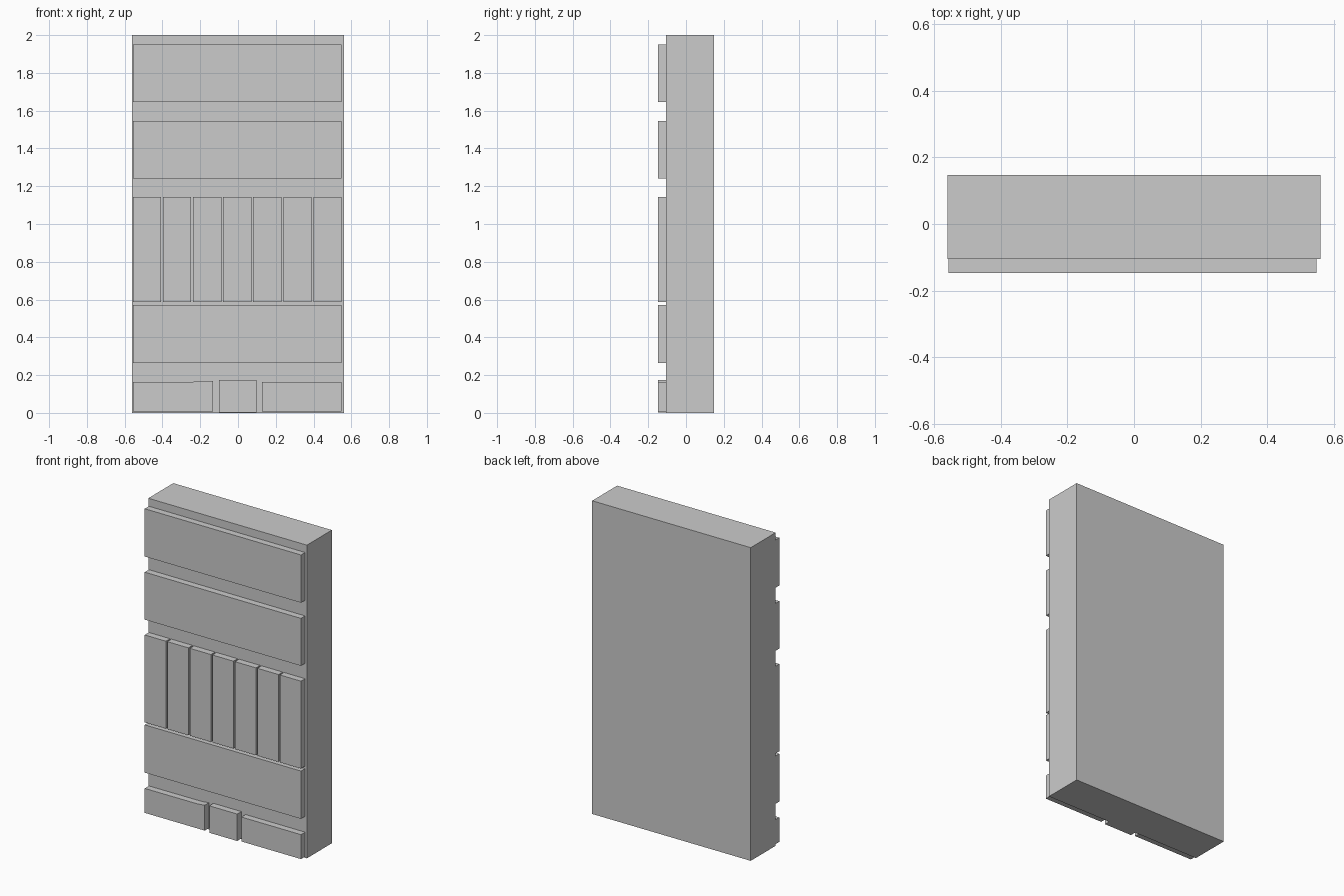
import bpy

if "Cube" in bpy.data.objects:
    bpy.data.objects.remove(bpy.data.objects["Cube"])

FRONT, FACE, BACK = -0.147, -0.105, 0.147   # panel front, slab front, slab back
LEFT, RIGHT = -0.556, 0.548                 # panel side limits


def prism(name, outline, y0, y1):
    """Extrude an (x, z) outline, counter-clockwise seen from the front, from y0 to y1."""
    n = len(outline)
    verts = [(x, y, z) for y in (y0, y1) for x, z in outline]
    faces = [tuple(range(n)), tuple(reversed(range(n, 2 * n)))]
    faces += [(i, i + n, (i + 1) % n + n, (i + 1) % n) for i in range(n)]
    mesh = bpy.data.meshes.new(name)
    mesh.from_pydata(verts, [], faces)
    obj = bpy.data.objects.new(name, mesh)
    bpy.context.collection.objects.link(obj)
    return obj


def block(name, x0, x1, z0, z1, y0=FRONT, y1=FACE):
    return prism(name, [(x0, z0), (x1, z0), (x1, z1), (x0, z1)], y0, y1)


# Main slab
block("main_slab", -0.56, 0.56, 0.0, 2.0, FACE, BACK)

# Wide horizontal panels
for name, z0, z1 in (("top_panel", 1.645, 1.95),
                     ("upper_panel", 1.242, 1.545),
                     ("lower_panel", 0.265, 0.57)):
    block(name, LEFT, RIGHT, z0, z1)

# Row of seven vertical slats
count, gap = 7, 0.01
width = (RIGHT - LEFT - gap * (count - 1)) / count
for i in range(count):
    x = LEFT + i * (width + gap)
    block(f"slat_{i + 1}", x, x + width, 0.586, 1.144)

# Base blocks, the left one with a slightly raised inner corner
prism("base_left", [(LEFT, 0.008), (-0.132, 0.008), (-0.132, 0.17),
                    (-0.18, 0.165), (LEFT, 0.164)], FRONT, FACE)
block("base_middle", -0.1, 0.097, 0.003, 0.175)
block("base_right", 0.127, RIGHT, 0.008, 0.164)
